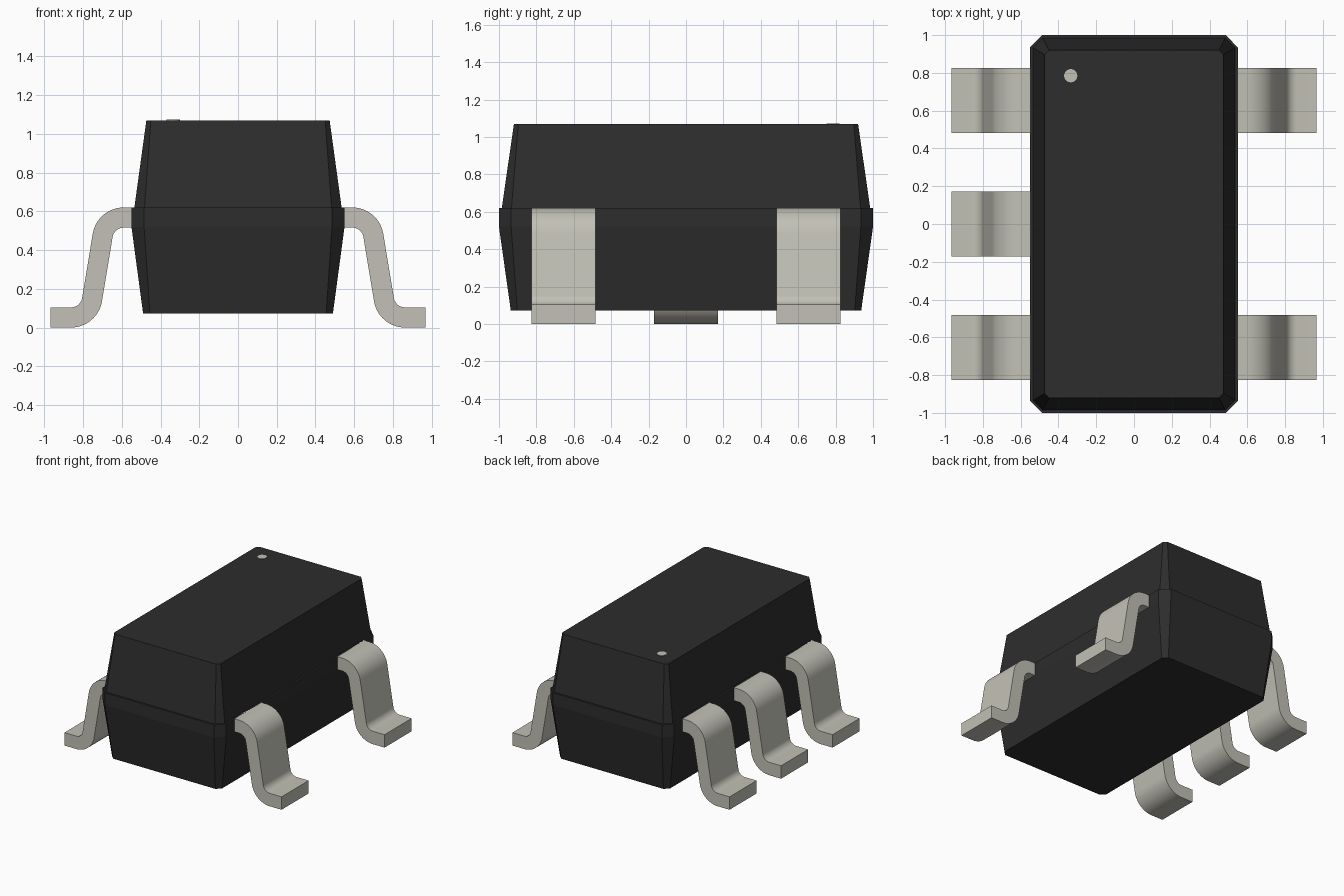
import bpy
import bmesh
from math import sin, cos, radians
from mathutils import Vector

cube = bpy.data.objects.get("Cube")
if cube:
    bpy.data.objects.remove(cube, do_unlink=True)


def material(name, color):
    mat = bpy.data.materials.new(name)
    mat.use_nodes = True
    mat.diffuse_color = color
    bsdf = mat.node_tree.nodes["Principled BSDF"]
    bsdf.inputs["Base Color"].default_value = color
    bsdf.inputs["Roughness"].default_value = 0.6
    return mat


BLACK = material("black plastic", (0.026, 0.026, 0.026, 1))
METAL = material("pale grey metal", (0.54, 0.53, 0.465, 1))


def loft(name, rings, mat):
    """Skin a list of equal-length point rings and cap both ends."""
    bm = bmesh.new()
    loops = [[bm.verts.new(p) for p in ring] for ring in rings]
    n = len(loops[0])
    for a, b in zip(loops, loops[1:]):
        for i in range(n):
            j = (i + 1) % n
            bm.faces.new((a[i], a[j], b[j], b[i]))
    bm.faces.new(loops[0])
    bm.faces.new(loops[-1])
    bmesh.ops.recalc_face_normals(bm, faces=bm.faces)
    mesh = bpy.data.meshes.new(name)
    bm.to_mesh(mesh)
    bm.free()
    mesh.materials.append(mat)
    obj = bpy.data.objects.new(name, mesh)
    bpy.context.collection.objects.link(obj)
    return obj


def octagon(hx, hy, chamfer, z):
    """Rectangle with cut corners."""
    cx, cy = hx - chamfer, hy - chamfer
    return [(hx, -cy, z), (hx, cy, z), (cx, hy, z), (-cx, hy, z),
            (-hx, cy, z), (-hx, -cy, z), (-cx, -hy, z), (cx, -hy, z)]


# Moulded case: lower half with a vertical band, upper half stepped in
loft("lower_case", [octagon(0.49, 0.937, 0.035, 0.073),
                    octagon(0.55, 1.0, 0.065, 0.52),
                    octagon(0.55, 1.0, 0.065, 0.62)], BLACK)
loft("upper_case", [octagon(0.535, 0.985, 0.052, 0.619),
                    octagon(0.473, 0.92, 0.023, 1.07)], BLACK)


def lead_path(top=0.568, foot=0.052, radius=0.11, bend=80.6, steps=14):
    """Centreline points (distance out, height) with their normals."""
    angles = [radians(bend) * i / steps for i in range(steps + 1)]
    path = [(Vector((0.5, top)), Vector((0, 1)))]
    for a in angles:
        n = Vector((sin(a), cos(a)))
        path.append((Vector((0.59, top - radius)) + n * radius, n))
    # The lower bend starts where the sloping run reaches it
    a = angles[-1]
    drop = top - foot - 2 * radius * (1 - cos(a))
    centre_x = 0.59 + 2 * radius * sin(a) + drop * cos(a) / sin(a)
    for a in reversed(angles):
        n = Vector((sin(a), cos(a)))
        path.append((Vector((centre_x, foot + radius)) - n * radius, n))
    path.append((Vector((0.967, foot)), Vector((0, 1))))
    return path


def lead(name, side, y, half_width=0.172, half_thick=0.052):
    rings = []
    for p, n in lead_path():
        a, b = p + n * half_thick, p - n * half_thick
        rings.append([(side * q.x, y + w, q.y)
                      for q, w in ((a, -half_width), (a, half_width),
                                   (b, half_width), (b, -half_width))])
    obj = loft(name, rings, METAL)
    bpy.ops.object.select_all(action="DESELECT")
    obj.select_set(True)
    bpy.context.view_layer.objects.active = obj
    bpy.ops.object.shade_smooth_by_angle(angle=radians(30))


# Bent leads: two on the left, three on the right
for row, y in (("front", -0.655), ("middle", 0), ("back", 0.655)):
    lead(row + "_right_lead", -1, y)
    if y:
        lead(row + "_left_lead", 1, y)

# Orientation dot on the top face
bpy.ops.mesh.primitive_cylinder_add(vertices=32, radius=0.035, depth=0.006,
                                    location=(-0.335, 0.785, 1.07))
dot = bpy.context.object
dot.name = "orientation_dot"
dot.data.materials.append(METAL)
